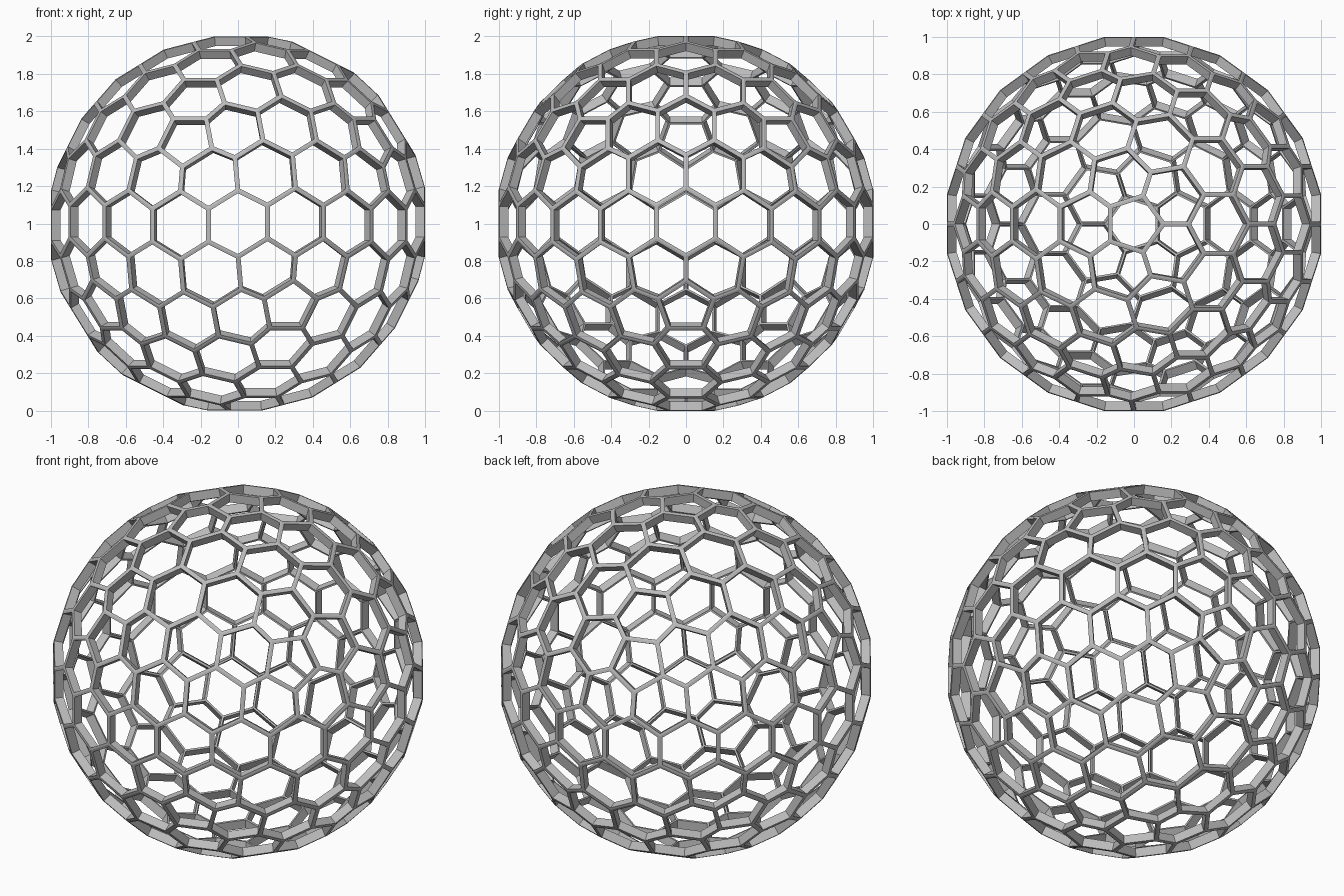
import bpy
import bmesh
import math
from mathutils import Matrix

STRUT_WIDTH = 0.026
STRUT_DEPTH = 0.05

cube = bpy.data.objects.get("Cube")
if cube:
    bpy.data.objects.remove(cube, do_unlink=True)

# Single grey material
grey = bpy.data.materials.new("light_grey")
grey.use_nodes = True
colour = (0.5, 0.5, 0.5, 1.0)
grey.diffuse_color = colour
for node in grey.node_tree.nodes:
    if node.type == "BSDF_PRINCIPLED":
        node.inputs["Base Color"].default_value = colour

# Triangulated unit sphere whose dual gives the hexagon and pentagon cells
ico = bmesh.new()
bmesh.ops.create_icosphere(ico, subdivisions=3, radius=1.0,
                           matrix=Matrix.Rotation(math.pi, 4, "Z"))
ico.normal_update()
ico.faces.index_update()


def dual_point(face):
    """Where the tangent planes at the three corners of a triangle meet."""
    return face.normal / face.normal.dot(face.verts[0].co)


def ring_order(vert):
    """Face indices around a vertex, counter-clockwise seen from outside."""
    normal = vert.co.normalized()
    axis_u = normal.orthogonal().normalized()
    axis_v = normal.cross(axis_u)

    def angle(face):
        offset = dual_point(face) - vert.co
        return math.atan2(offset.dot(axis_v), offset.dot(axis_u))

    return [f.index for f in sorted(vert.link_faces, key=angle)]


# Flat cells, each touching the unit sphere, standing on the ground
cells = bmesh.new()
corners = [cells.verts.new(dual_point(f)) for f in ico.faces]
for v in ico.verts:
    cells.faces.new([corners[i] for i in ring_order(v)])
ico.free()
bmesh.ops.translate(cells, verts=cells.verts, vec=(0, 0, 1))
cells.normal_update()

# Open each cell, leaving a flat frame of struts
panels = list(cells.faces)
bmesh.ops.inset_individual(cells, faces=panels, thickness=STRUT_WIDTH / 2,
                           use_even_offset=True)
bmesh.ops.delete(cells, geom=panels, context="FACES")

mesh = bpy.data.meshes.new("lattice_sphere")
cells.to_mesh(mesh)
cells.free()
mesh.materials.append(grey)
lattice = bpy.data.objects.new("lattice_sphere", mesh)
bpy.context.collection.objects.link(lattice)

# Struts run inwards from the outer surface
solid = lattice.modifiers.new("strut_depth", "SOLIDIFY")
solid.thickness = STRUT_DEPTH
solid.offset = -1.0
solid.use_even_offset = True
